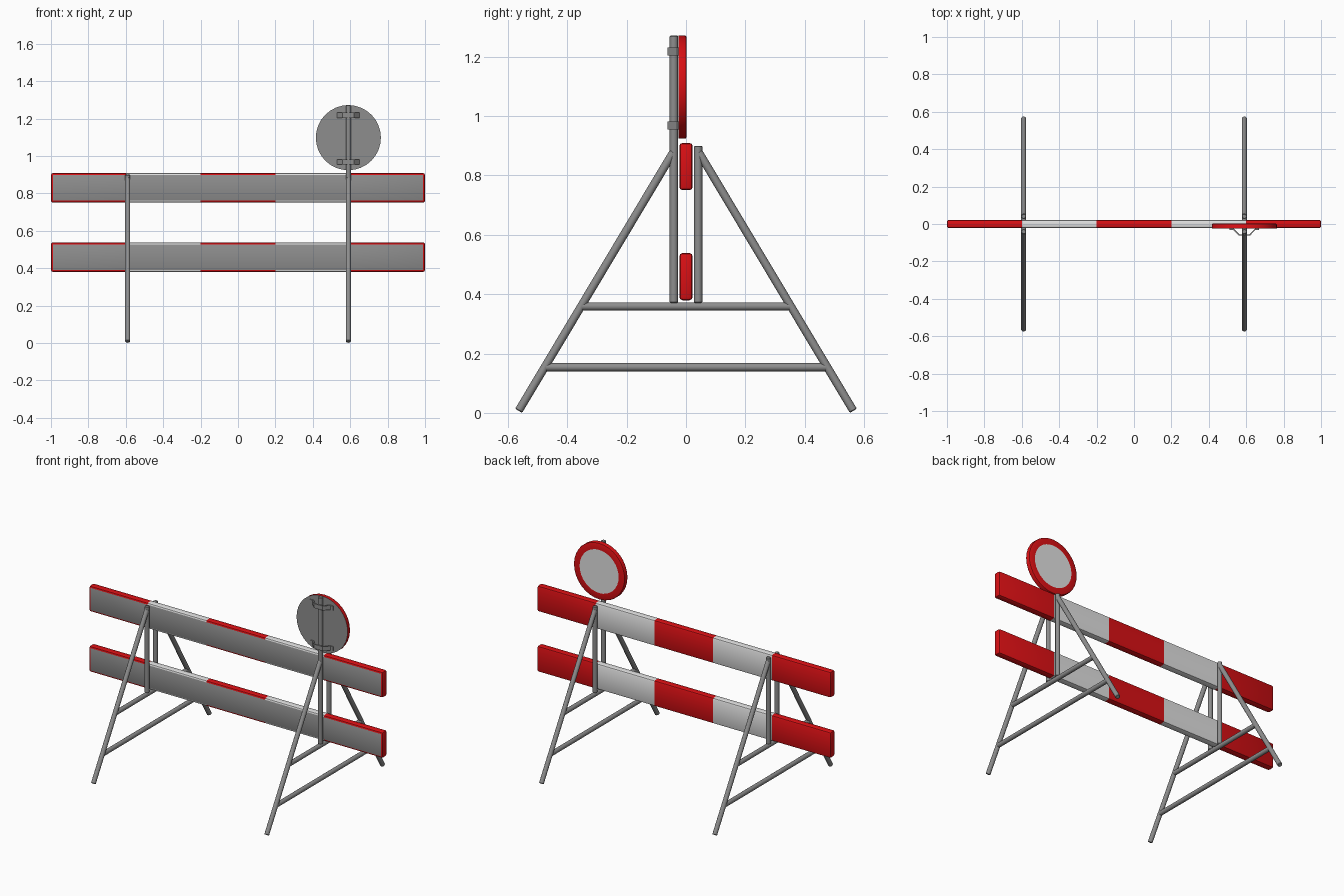
import bpy, bmesh, math
from mathutils import Vector, Matrix

if "Cube" in bpy.data.objects:
    bpy.data.objects.remove(bpy.data.objects["Cube"])


def material(name, rgb):
    m = bpy.data.materials.new(name)
    m.diffuse_color = (*rgb, 1)
    m.use_nodes = True
    m.node_tree.nodes["Principled BSDF"].inputs["Base Color"].default_value = m.diffuse_color
    return m


GREY = material("steel grey", (0.27, 0.27, 0.27))
RED = material("warning red", (0.70, 0.005, 0.007))
WHITE = material("reflective white", (0.75, 0.75, 0.75))


def finish(name, bm, mats, smooth=True):
    bmesh.ops.recalc_face_normals(bm, faces=bm.faces)
    me = bpy.data.meshes.new(name)
    bm.to_mesh(me)
    bm.free()
    for m in mats:
        me.materials.append(m)
    ob = bpy.data.objects.new(name, me)
    bpy.context.collection.objects.link(ob)
    if smooth:
        bpy.ops.object.select_all(action='DESELECT')
        ob.select_set(True)
        bpy.context.view_layer.objects.active = ob
        bpy.ops.object.shade_smooth_by_angle(angle=math.radians(35))
    return ob


def tube(name, a, b, r=0.0138):
    """Round bar from a to b with slightly chamfered ends."""
    a, b = Vector(a), Vector(b)
    d = b - a
    mat = Matrix.Translation((a + b) / 2) @ d.to_track_quat('Z', 'Y').to_matrix().to_4x4()
    bm = bmesh.new()
    bmesh.ops.create_cone(bm, cap_ends=True, segments=16, radius1=r, radius2=r, depth=d.length)
    rims = [e for e in bm.edges if any(len(f.verts) > 4 for f in e.link_faces)]
    bmesh.ops.bevel(bm, geom=rims, offset=0.003, segments=1, affect='EDGES')
    bm.transform(mat)
    return finish(name, bm, [GREY])


def board(name, z):
    """Striped plank, plain grey on its front face."""
    bm = bmesh.new()
    bmesh.ops.create_cube(bm, size=1)
    bm.transform(Matrix.Translation((0, 0, z)) @ Matrix.Diagonal((2.0, 0.045, 0.159, 1)))
    bmesh.ops.bevel(bm, geom=bm.edges[:], offset=0.011, segments=2, profile=0.5, affect='EDGES')
    for x in (-0.6, -0.2, 0.2, 0.6):
        bmesh.ops.bisect_plane(bm, geom=bm.verts[:] + bm.edges[:] + bm.faces[:],
                               plane_co=(x, 0, 0), plane_no=(1, 0, 0))
    bm.normal_update()
    for f in bm.faces:
        stripe = int((f.calc_center_median().x + 1) / 0.4)
        f.material_index = 2 if f.normal.y < -0.99 else (1 if stripe in (1, 3) else 0)
    return finish(name, bm, [RED, WHITE, GREY])


# Boards
board("upper_board", 0.830)
board("lower_board", 0.459)

# Two trestle frames; the right front post carries the sign
FX, PY = 0.59, 0.041
for side, x in (("left", -FX), ("right", FX)):
    for end, s in (("front", -1), ("back", 1)):
        top = 1.272 if (side == "right" and s < 0) else 0.90
        tube(f"{side}_{end}_post", (x, s * PY, 0.37), (x, s * PY, top))
        tube(f"{side}_{end}_leg", (x, s * 0.564, 0.007), (x, s * 0.042, 0.880))
    tube(f"{side}_upper_crossbar", (x, -0.353, 0.359), (x, 0.353, 0.359))
    tube(f"{side}_lower_crossbar", (x, -0.475, 0.154), (x, 0.475, 0.154))

# Round sign: grey back, red rim, white centre
bm = bmesh.new()
R, Y0, Y1 = 0.174, -0.025, 0.002
bmesh.ops.create_cone(bm, cap_ends=True, segments=32, radius1=R, radius2=R, depth=Y1 - Y0)
bm.transform(Matrix.Translation((FX, (Y0 + Y1) / 2, 1.098)) @ Matrix.Rotation(-math.pi / 2, 4, 'X'))
bm.normal_update()
face = next(f for f in bm.faces if f.normal.y > 0.9)
bmesh.ops.bevel(bm, geom=face.edges[:], offset=0.006, segments=2, profile=0.5, affect='EDGES')
bm.normal_update()
face = next(f for f in bm.faces if f.normal.y > 0.99 and len(f.verts) > 4)
bmesh.ops.inset_region(bm, faces=[face], thickness=R - 0.006 - 0.133)
bm.normal_update()
for f in bm.faces:
    if len(f.verts) > 4:
        f.material_index = 1 if f.normal.y > 0 else 2
finish("sign_disc", bm, [RED, WHITE, GREY])

# Hat-shaped clamps holding the sign to the post
outer = [(-0.079, -0.031), (-0.060, -0.031), (-0.030, -0.062),
         (0.030, -0.062), (0.060, -0.031), (0.079, -0.031)]
inner = [(0.079, -0.024), (0.057, -0.024), (0.027, -0.055),
         (-0.027, -0.055), (-0.057, -0.024), (-0.079, -0.024)]
for label, z in (("upper", 1.218), ("lower", 0.968)):
    bm = bmesh.new()
    h = 0.0135
    o = [bm.verts.new((FX + px, py, z - h)) for px, py in outer]
    i = [bm.verts.new((FX + px, py, z - h)) for px, py in reversed(inner)]
    faces = [bm.faces.new((o[k], o[k + 1], i[k + 1], i[k])) for k in range(5)]
    ext = bmesh.ops.extrude_face_region(bm, geom=faces, use_keep_orig=True)
    bmesh.ops.translate(bm, vec=(0, 0, 2 * h),
                        verts=[v for v in ext["geom"] if isinstance(v, bmesh.types.BMVert)])
    finish(f"{label}_sign_clamp", bm, [GREY], smooth=False)
